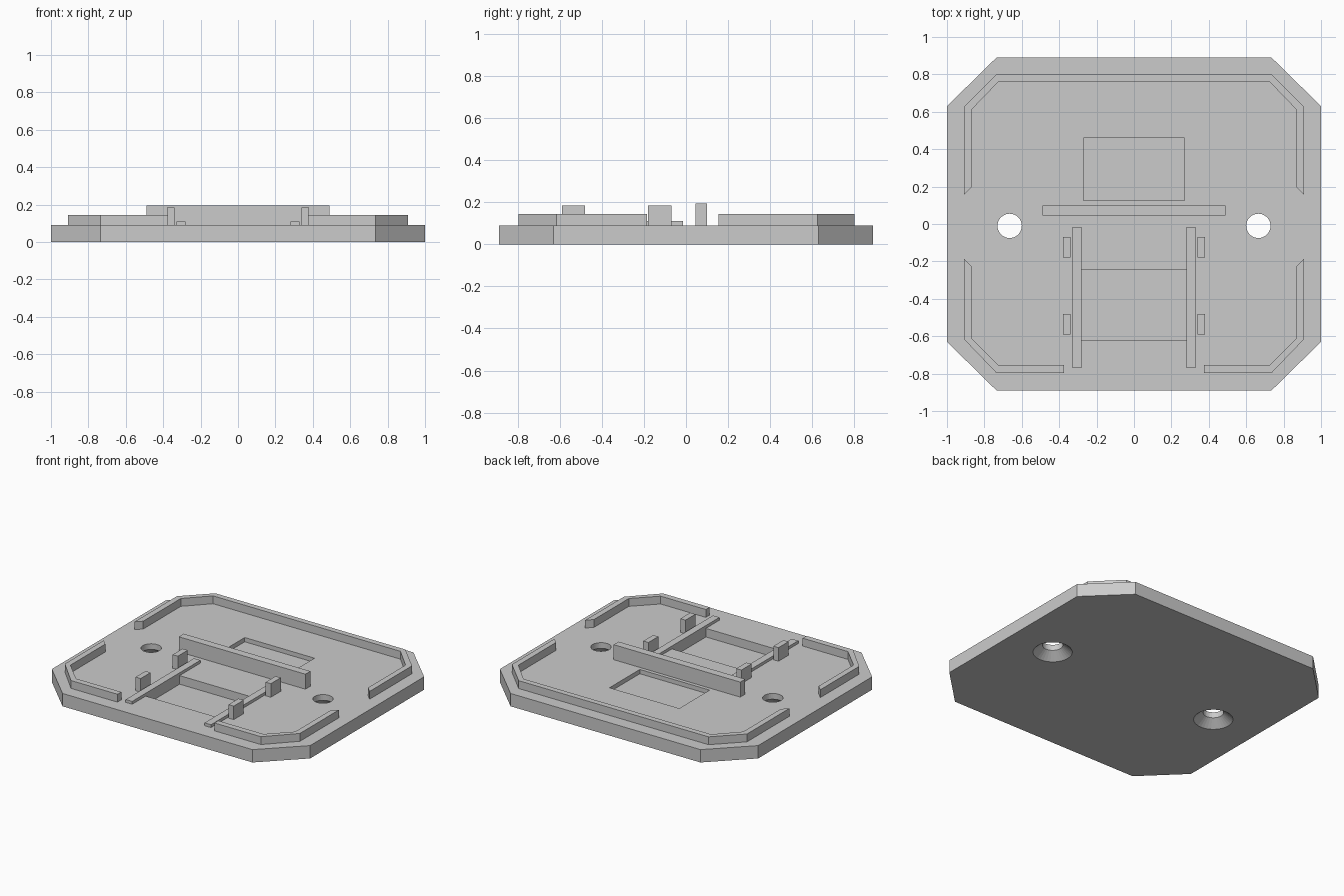
import bpy
import bmesh
from math import sin, cos, tau

if "Cube" in bpy.data.objects:
    bpy.data.objects.remove(bpy.data.objects["Cube"])

grey = bpy.data.materials.new("plain_grey")
grey.use_nodes = True
colour = (0.6, 0.6, 0.6, 1)
grey.diffuse_color = colour
grey.node_tree.nodes["Principled BSDF"].inputs["Base Color"].default_value = colour

TOP = 0.09  # upper face of the base plate


def loft(name, rings):
    """Closed solid through rings of equal point count, bottom to top."""
    bm = bmesh.new()
    loops = [[bm.verts.new(p) for p in ring] for ring in rings]
    n = len(loops[0])
    for low, high in zip(loops, loops[1:]):
        for i in range(n):
            j = (i + 1) % n
            bm.faces.new((low[i], low[j], high[j], high[i]))
    bm.faces.new(loops[0][::-1])
    bm.faces.new(loops[-1])
    bmesh.ops.recalc_face_normals(bm, faces=bm.faces)
    mesh = bpy.data.meshes.new(name)
    bm.to_mesh(mesh)
    bm.free()
    mesh.materials.append(grey)
    obj = bpy.data.objects.new(name, mesh)
    bpy.context.collection.objects.link(obj)
    return obj


def prism(name, outline, z0, z1):
    return loft(name, [[(x, y, z) for x, y in outline] for z in (z0, z1)])


def box(name, x0, x1, y0, y1, z0, z1):
    return prism(name, [(x0, y0), (x1, y0), (x1, y1), (x0, y1)], z0, z1)


def countersink(name, x, y):
    profile = [(0.135, -0.01), (0.125, 0), (0.065, 0.05), (0.065, 0.12)]
    steps = [tau * i / 32 for i in range(32)]
    return loft(name, [[(x + r * cos(a), y + r * sin(a), z) for a in steps]
                       for r, z in profile])


def cut(target, cutter):
    mod = target.modifiers.new("cut", "BOOLEAN")
    mod.operation = "DIFFERENCE"
    mod.solver = "EXACT"
    mod.object = cutter
    bpy.context.view_layer.objects.active = target
    bpy.ops.object.modifier_apply(modifier=mod.name)
    bpy.data.objects.remove(cutter)


# Base plate with clipped corners, two recesses and two countersunk holes
quarter = [(1, 0.63), (0.735, 0.89)]
right = [(x, -y) for x, y in quarter[::-1]] + quarter
plate = prism("base_plate", right + [(-x, -y) for x, y in right], 0, TOP)
cut(plate, box("front_recess_cutter", -0.28, 0.28, -0.62, -0.245, 0.03, 0.2))
cut(plate, box("back_recess_cutter", -0.27, 0.27, 0.125, 0.46, 0.06, 0.2))
for side in (-1, 1):
    cut(plate, countersink("hole_cutter", side * 0.665, -0.01))

# Back rim, one continuous lip with slanted ends
outer = [(0.91, 0.155), (0.91, 0.625), (0.735, 0.8)]
inner = [(0.87, 0.195), (0.87, 0.61), (0.725, 0.76)]


def flip(points):
    return [(-x, y) for x, y in points[::-1]]


back = outer + flip(outer) + (inner + flip(inner))[::-1]
prism("back_rim", back, TOP, 0.145)

# Cross bar behind the rails
box("cross_bar", -0.49, 0.49, 0.045, 0.10, TOP, 0.195)

# Front rims, rails and posts on both sides
front = [(0.91, -0.185), (0.91, -0.615), (0.735, -0.797), (0.375, -0.797),
         (0.375, -0.755), (0.725, -0.755), (0.87, -0.61), (0.87, -0.225)]
for label, s in (("left", 1), ("right", -1)):
    prism(label + "_front_rim", [(s * x, y) for x, y in front], TOP, 0.145)
    box(label + "_rail", s * 0.28, s * 0.33, -0.77, -0.015, TOP, 0.11)
    for end, y in (("back", -0.18), ("front", -0.59)):
        box(f"{label}_{end}_post", s * 0.34, s * 0.38, y, y + 0.11, TOP, 0.185)
